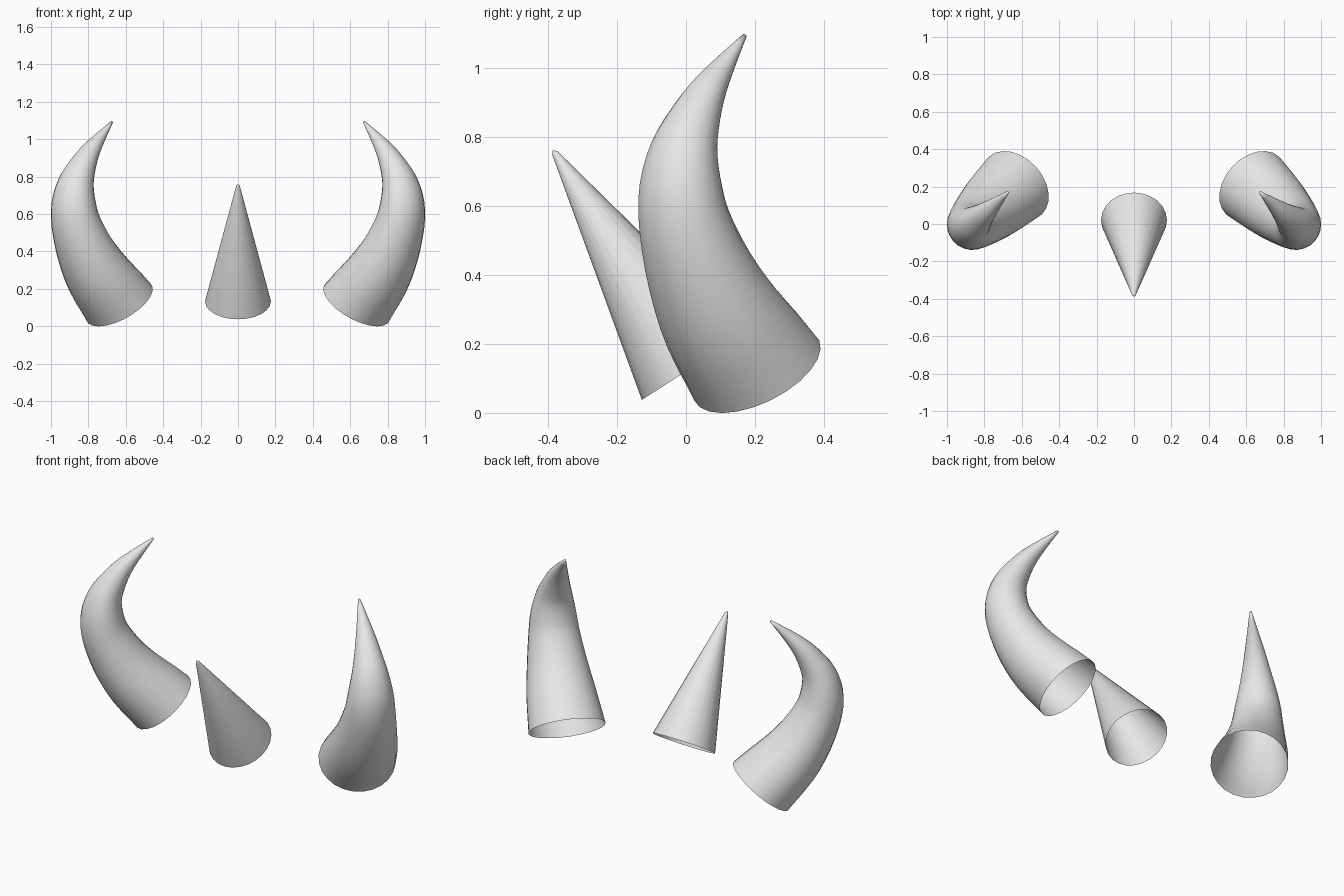
import bpy, bmesh, math
from mathutils import Vector

if "Cube" in bpy.data.objects:
    bpy.data.objects.remove(bpy.data.objects["Cube"])

mat = bpy.data.materials.new("pale grey")
mat.diffuse_color = (0.8, 0.8, 0.8, 1)
mat.use_nodes = True
mat.node_tree.nodes["Principled BSDF"].inputs["Base Color"].default_value = mat.diffuse_color
SIDES = 24


def smooth_points(pts, steps=4):
    """Catmull-Rom interpolation through vectors (u, z, radius)."""
    p = [2 * pts[0] - pts[1]] + pts + [2 * pts[-1] - pts[-2]]
    out = []
    for i in range(1, len(p) - 2):
        a, b, c, d = p[i - 1:i + 3]
        for k in range(steps):
            t = k / steps
            out.append(0.5 * (2 * b + (c - a) * t + (2 * a - 5 * b + 4 * c - d) * t * t
                              + (3 * b - a - 3 * c + d) * t ** 3))
    return out + [pts[-1]]


def tube(name, origin, out_dir, pts, wide=1.0, base_tilt=None):
    """Open-bottomed tapering tube bent in the vertical plane holding out_dir."""
    u, up = Vector(out_dir).normalized(), Vector((0, 0, 1))
    side = up.cross(u)
    bm, rings = bmesh.new(), []
    for i, p in enumerate(pts):
        d = pts[min(i + 1, len(pts) - 1)] - pts[max(i - 1, 0)]
        if i == 0 and base_tilt is not None:
            d = Vector((math.sin(base_tilt), math.cos(base_tilt), 0))
        t = (u * d.x + up * d.y).normalized()
        n = side.cross(t)
        c = Vector(origin) + u * p.x + up * p.y
        rings.append([bm.verts.new(c + p.z * (n * math.cos(a) + side * wide * math.sin(a)))
                      for a in (2 * math.pi * k / SIDES for k in range(SIDES))])
    for r, s in zip(rings, rings[1:]):
        for k in range(SIDES):
            j = (k + 1) % SIDES
            bm.faces.new((r[k], r[j], s[j], s[k]))
    bm.faces.new(rings[-1])  # tiny closed tip
    for f in bm.faces:
        f.smooth = True
    me = bpy.data.meshes.new(name)
    bm.to_mesh(me)
    bm.free()
    me.materials.append(mat)
    ob = bpy.data.objects.new(name, me)
    bpy.context.collection.objects.link(ob)
    return ob


# Curved side horns: outward offset, height, radius
horn = [Vector(v) for v in ((0, 0, .194), (.145, .145, .174), (.245, .285, .150),
                            (.312, .43, .128), (.328, .54, .114), (.312, .64, .094),
                            (.27, .725, .073), (.215, .805, .053), (.145, .88, .032),
                            (.052, .97, .006))]
for name, s in (("right_horn", 1), ("left_horn", -1)):
    tube(name, (.635 * s, .205, .123), (.74 * s, -.67, 0), smooth_points(horn, 3),
         1.08, math.radians(39.5))

# Straight centre horn leaning forward
tube("centre_horn", (0, .02, .133), (0, -1, 0),
     [Vector((0, 0, .176)), Vector((.398, .617, .010)), Vector((.405, .627, .003))])
